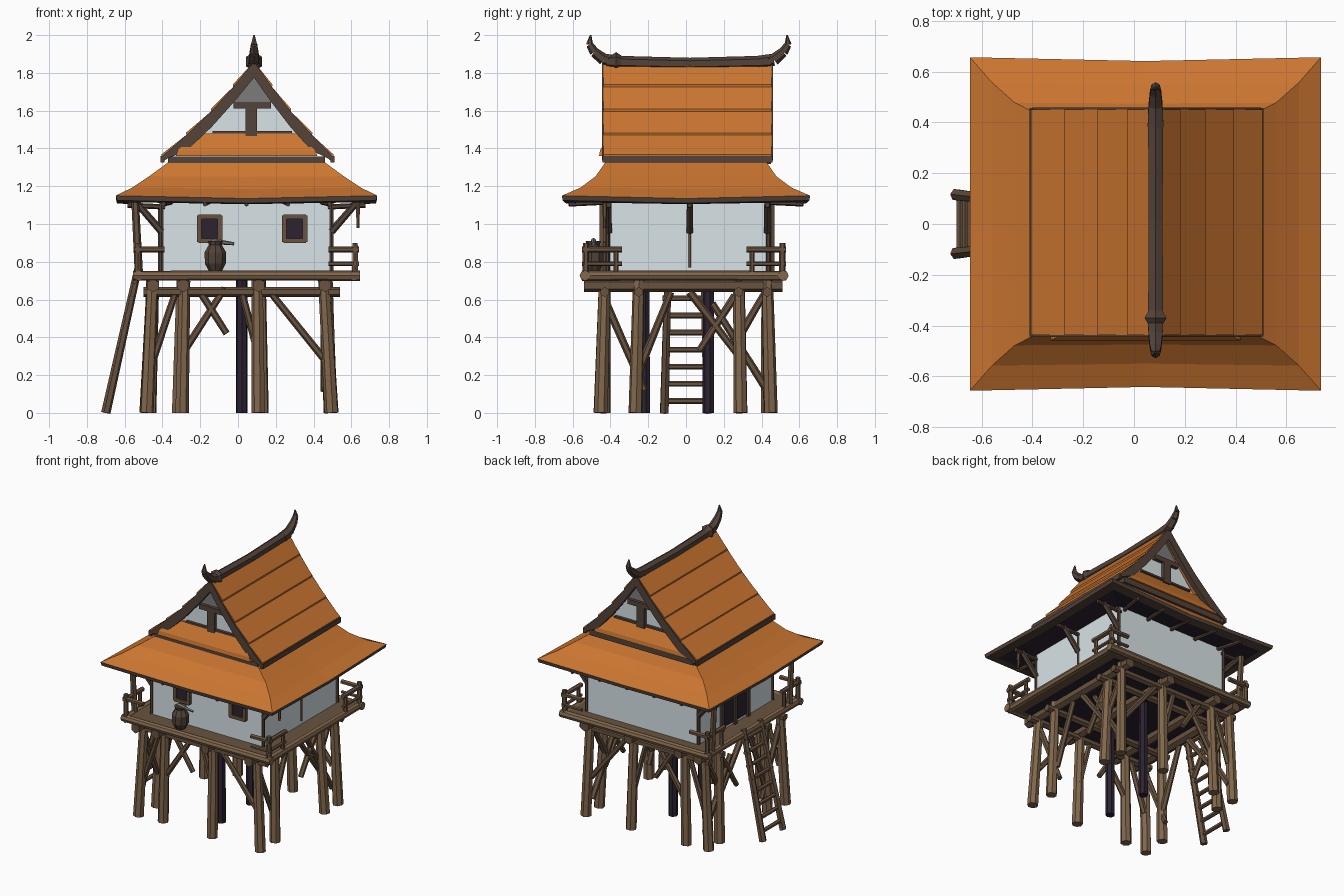
import bpy, bmesh, random
from mathutils import Vector, Matrix

random.seed(4)
cube = bpy.data.objects.get("Cube")
if cube:
    bpy.data.objects.remove(cube)


def material(name, r, g, b):
    m = bpy.data.materials.new(name)
    m.use_nodes = True
    m.diffuse_color = (r, g, b, 1)
    m.node_tree.nodes["Principled BSDF"].inputs["Base Color"].default_value = (r, g, b, 1)
    return m


TILE = material("orange tile", .6, .18, .03)
PLASTER = material("pale plaster", .69, .77, .8)
GREY = material("weathered grey", .2, .2, .2)
LIGHT = material("light timber", .22, .135, .072)
WOOD = material("timber", .14, .086, .05)
DARK = material("dark timber", .085, .056, .042)
SHADE = material("purple black", .025, .016, .03)

CX = .045      # house centre in x
RIDGE = .085   # ridge position in x


def finish(name, bm, mat):
    bmesh.ops.recalc_face_normals(bm, faces=bm.faces)
    mesh = bpy.data.meshes.new(name)
    bm.to_mesh(mesh)
    bm.free()
    mesh.materials.append(mat)
    obj = bpy.data.objects.new(name, mesh)
    bpy.context.collection.objects.link(obj)


def logs(name, items, mat, sides=7):
    """Tapered round timbers, each (start, end, start radius, end radius)."""
    bm = bmesh.new()
    for a, b, r1, r2 in items:
        a, b = Vector(a), Vector(b)
        d = b - a
        turn = d.to_track_quat('Z', 'Y').to_matrix().to_4x4()
        bmesh.ops.create_cone(bm, cap_ends=True, segments=sides, radius1=r1, radius2=r2,
                              depth=d.length, matrix=Matrix.Translation((a + b) / 2) @ turn)
    finish(name, bm, mat)


def boxes(name, items, mat):
    """Boxes, each (centre, size)."""
    bm = bmesh.new()
    for c, s in items:
        bmesh.ops.create_cube(bm, size=1, matrix=Matrix.Translation(c) @ Matrix.Diagonal((*s, 1)))
    finish(name, bm, mat)


def prisms(name, sections, spans, mat):
    """Sections in x and z, extruded over each span of y."""
    bm = bmesh.new()
    for y0, y1 in spans:
        for sec in sections:
            a = [bm.verts.new((x, y0, z)) for x, z in sec]
            b = [bm.verts.new((x, y1, z)) for x, z in sec]
            bm.faces.new(a)
            bm.faces.new(b)
            for i in range(len(sec)):
                j = (i + 1) % len(sec)
                bm.faces.new((a[i], a[j], b[j], b[i]))
    finish(name, bm, mat)


def loft(name, rings, mat, cap=False):
    """Rectangular rings (half x, half y, z, corner lift) joined in order."""
    walk = [(-1, -1), (0, -1), (1, -1), (1, 0), (1, 1), (0, 1), (-1, 1), (-1, 0)]
    bm = bmesh.new()
    loops = []
    for hx, hy, z, lift in rings:
        loops.append([bm.verts.new((CX + u * hx, v * (hy + lift * abs(u)), z + lift * abs(u * v)))
                      for u, v in walk])
    for lo, hi in zip(loops, loops[1:]):
        for i in range(8):
            j = (i + 1) % 8
            bm.faces.new((lo[i], lo[j], hi[j], hi[i]))
    if cap:
        bm.faces.new(loops[0])
        bm.faces.new(loops[-1])
    finish(name, bm, mat)


def jit(a=.012):
    return random.uniform(-a, a)


# Stilts, splayed slightly at the foot
spots = [(x, y) for x in (-.45, -.29, .11, .46) for y in (-.43, .43)]
spots += [(x, y) for x in (-.45, .46) for y in (-.25, .28)]
logs("stilts", [((x * 1.06 + jit(), y * 1.03 + jit(), 0), (x + jit(), y, .7), .037, .031)
                for x, y in spots], LIGHT)
logs("inner_stilts", [((.02, y, 0), (.02, y, .72), .032, .03) for y in (-.22, .12)], SHADE)

# Diagonal braces between the stilts on all four sides
front_braces = [(-.45, .28, -.33, .64), (-.29, .32, -.07, .66), (-.2, .64, -.06, .42),
                (.11, .3, .02, .64), (.46, .28, .17, .64)]
side_braces = [(-.44, .62, -.22, .12), (-.25, .22, -.08, .64), (.02, .64, .28, .3),
               (.26, .62, .07, .33), (.43, .12, .14, .58), (.28, .4, .42, .64)]
braces = []
for s in (-1, 1):
    braces += [((a, s * .43, za), (b, s * .43, zb), .02, .018) for a, za, b, zb in front_braces]
    braces += [((s * .455, a, za), (s * .455, b, zb), .022, .018) for a, za, b, zb in side_braces]
logs("braces", braces, WOOD, 6)

# Beams under the floor
logs("floor_beams", [((-.5, y, .64), (.54, y, .64), .026, .026) for y in (-.43, -.25, .28, .43)]
     + [((x, -.54, .675), (x, .51, .675), .036, .036) for x in (-.45, -.29, .11, .46)], WOOD, 6)

# Platform with log rim
boxes("platform", [((CX, -.01, .725), (1.17, 1.08, .04))], WOOD)
boxes("platform_underside", [((CX, -.01, .703), (1.0, .92, .006))], SHADE)
rim = []
for s in (-1, 1):
    rim.append(((CX - .6, -.01 + s * .525, .727), (CX + .6, -.01 + s * .525, .727), .025, .028))
    rim.append(((CX + s * .57, -.55, .727), (CX + s * .57, .53, .727), .028, .025))
logs("platform_rim", rim, LIGHT, 8)

# Corner railings; the outer pair also has a lower rail
rails = []
for sx in (-1, 1):
    for sy in (-1, 1):
        x, y = CX + sx * .575, -.01 + sy * .52
        xi, yi = x - sx * .13, y - sy * .16
        rails += [((x, y, .74), (x, y, .9), .018, .016),
                  ((x, yi, .74), (x, yi, .87), .014, .013)]
        for z, r in ((.865, .017), (.79, .012))[:1 if sx < 0 else 2]:
            rails += [((x, y + sy * .02, z), (x, yi - sy * .03, z), r, r),
                      ((x + sx * .02, y, z), (xi - sx * .01, y, z), r, r)]
logs("corner_railings", rails, WOOD, 6)

# Tall posts carrying the eave on the ladder side
logs("eave_posts", [((-.525, y, .74), (-.545, y, 1.13), .022, .02) for y in (-.44, .45)], WOOD, 6)

# Walls
boxes("walls", [((CX, .01, .945), (.9, .85, .41))], PLASTER)
brackets = []
for sx in (-1, 1):
    wx = CX + sx * .45
    for y in (-.41, .02, .43):
        brackets += [((wx, y, .96), (wx + sx * .13, y, 1.11), .02, .018),
                     ((wx - sx * .02, y, 1.09), (wx + sx * .18, y, 1.1), .014, .014)]
    for y in (-.415, .435):
        brackets.append(((wx, y, .75), (wx, y, 1.12), .012, .012))
logs("eave_brackets", brackets, DARK, 6)
logs("hanging_peg", [((.635, -.43, 1.12), (.635, -.43, .98), .014, .008)], WOOD, 6)
logs("wall_batten", [((CX + .452, .02, .77), (CX + .452, .02, 1.1), .007, .007)], LIGHT, 6)

# Front windows
panes, frames = [], []
for x in (-.15, .3):
    panes.append(((x, -.424, .975), (.1, .008, .11)))
    for s in (-1, 1):
        frames.append(((x + s * .055, -.424, .975), (.026, .03, .14)))
        frames.append(((x, -.424, .975 + s * .064), (.12, .03, .024)))
boxes("window_panes", panes, SHADE)
boxes("window_frames", frames, WOOD)

# Doorway behind the ladder
door_x = CX - .453
boxes("door_panels", [((door_x, y, .91), (.008, .12, .29)) for y in (-.05, .1)], SHADE)
boxes("door_frame", [((door_x, y, .91), (.03, .028, .33)) for y in (-.125, .025, .175)]
      + [((door_x, .025, 1.07), (.03, .33, .028))], DARK)

# Ladder
foot, head = Vector((-.7, 0, 0)), Vector((-.53, 0, .76))
ladder = [(foot + Vector((0, s * .115, 0)), head + Vector((0, s * .095, 0)), .025, .02)
          for s in (-1, 1)]
for i in range(8):
    p = foot.lerp(head, (i + .7) / 8.4)
    ladder.append((p - Vector((0, .125, 0)), p + Vector((0, .125, 0)), .015, .015))
logs("ladder", ladder, WOOD, 6)

# Water jar with ladle
jar = [(.035, .75), (.056, .79), (.058, .85), (.035, .89), (.042, .91)]
logs("water_jar", [((-.12, -.49, za), (-.12, -.49, zb), ra, rb)
                   for (ra, za), (rb, zb) in zip(jar, jar[1:])], DARK, 9)
logs("ladle", [((-.14, -.49, .91), (-.02, -.49, .895), .016, .008)], GREY, 6)

# Lower hipped roof with flared eaves
loft("lower_roof", [(.692, .642, 1.135, .015), (.605, .55, 1.185, .008),
                    (.515, .475, 1.25, .003), (.41, .425, 1.33, 0)], TILE)
loft("eave_edge", [(.692, .642, 1.135, .015), (.686, .638, 1.11, .015),
                   (.63, .58, 1.105, .01)], DARK)
loft("eave_underside", [(.63, .58, 1.105, .01), (.42, .4, 1.13, 0)], SHADE)
rafters = []
for s in (-1, 1):
    rafters += [((CX + u * .2, s * .42, 1.115), (CX + u * .22, s * .62, 1.105), .013, .013)
                for u in (-2, -1, 0, 1, 2)]
logs("rafter_ends", rafters, DARK, 6)
boxes("roof_band", [((CX, .01, 1.338), (.83, .88, .04))], DARK)

# Small pent roofs under the gables, and the gable walls
loft("pent_roof", [(.375, .46, 1.36, 0), (.365, .455, 1.39, 0), (.27, .405, 1.48, 0)], TILE, True)
prisms("gable_walls", [[(-.2, 1.45), (.34, 1.45), (RIDGE, 1.8)]], [(-.39, .4)], PLASTER)
prisms("gable_louvres", [[(-.03, 1.65), (.19, 1.65), (RIDGE, 1.795)]],
       [(-.397, -.385), (.395, .407)], GREY)
trim = []
for y in (-.395, .405):
    trim += [((RIDGE - .015, y, 1.54), (.06, .04, .15)), ((RIDGE - .01, y, 1.63), (.2, .04, .035)),
             ((RIDGE - .01, y, 1.485), (.42, .03, .014))]
boxes("gable_trim", trim, DARK)

# Upper gabled roof in overlapping courses, with bargeboards cut level at the foot
profile = [(0, 1.86), (.22, 1.73), (.46, 1.6), (.73, 1.475), (1, 1.36)]
courses, boards = [], []
for side in (-.485, .415):
    pts = [Vector((RIDGE + t * side, z)) for t, z in profile]
    out = Vector((.006 if side > 0 else -.006, .008))
    drop = Vector((0, .035))
    low = [Vector((p.x, max(p.y - .085, 1.335))) for p in pts]
    for i in range(len(pts) - 1):
        a, b = pts[i], pts[i + 1]
        courses.append([a, b + out, b - drop, a - drop])
        boards.append([a, b, low[i + 1], low[i]])
prisms("upper_roof", courses, [(-.437, .452)], TILE)
prisms("bargeboards", boards, [(-.445, -.41), (.425, .46)], DARK)
boxes("roof_foot_boards", [((RIDGE + side, .007, 1.343), (.022, .9, .036))
                           for side in (-.485, .415)], DARK)

# Ridge pole with upturned horns
logs("ridge_pole", [((RIDGE, -.42, 1.858), (RIDGE, .02, 1.848), .034, .032),
                    ((RIDGE, .02, 1.848), (RIDGE, .45, 1.858), .032, .034)], DARK, 6)
horn = [(.37, 1.855, .036), (.45, 1.87, .032), (.5, 1.91, .026), (.525, 1.95, .019), (.52, 2, .004)]
tips = []
for s in (-1, 1):
    for (ya, za, ra), (yb, zb, rb) in zip(horn, horn[1:]):
        tips.append(((RIDGE, .015 + s * ya, za), (RIDGE, .015 + s * yb, zb), ra, rb))
logs("ridge_horns", tips, DARK, 6)
logs("ridge_knob", [((RIDGE, -.4, 1.86), (RIDGE, -.37, 1.86), .03, .05),
                    ((RIDGE, -.37, 1.86), (RIDGE, -.34, 1.86), .05, .03)], DARK, 6)
